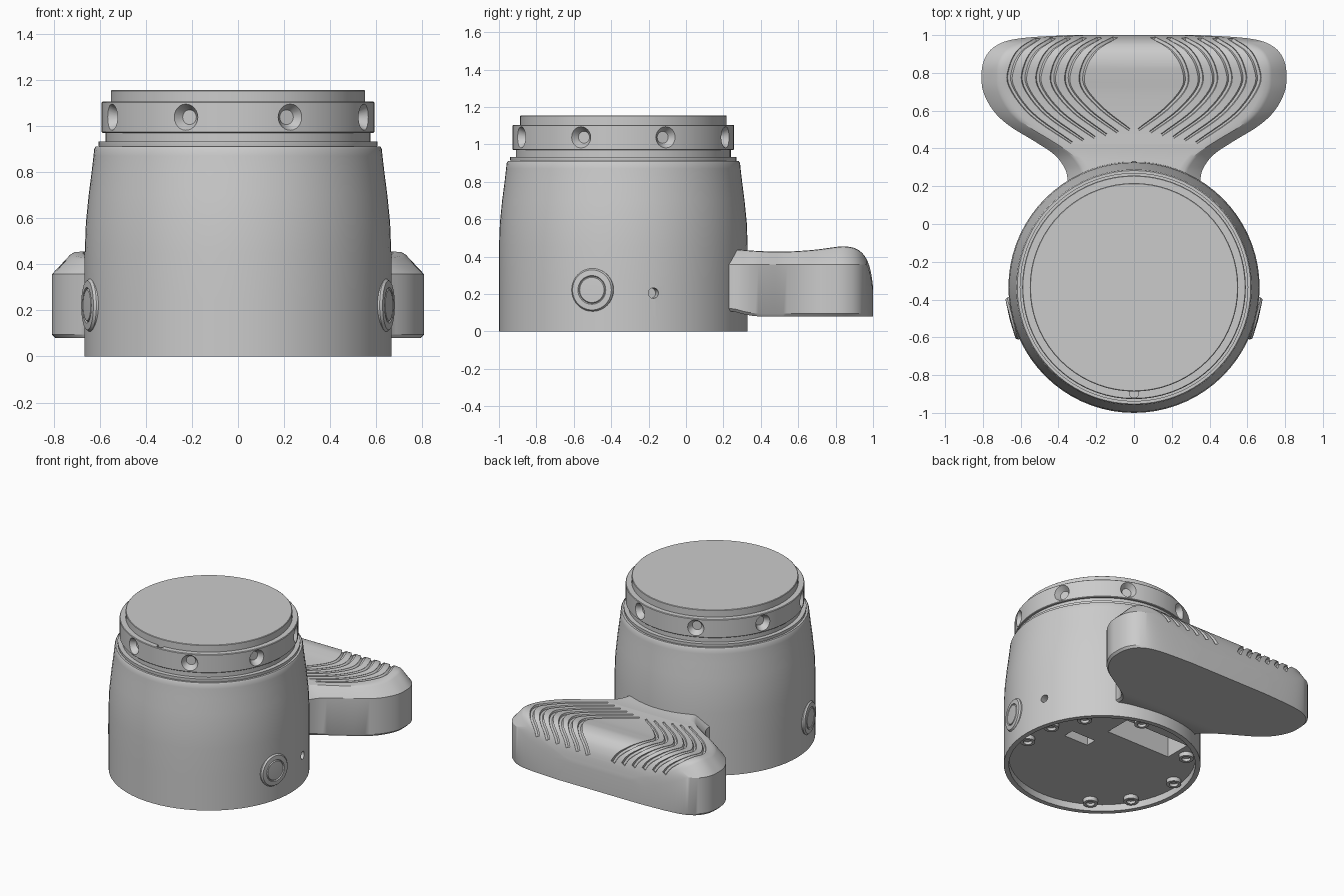
import bpy, bmesh, math
from mathutils import Vector

if "Cube" in bpy.data.objects:
    bpy.data.objects.remove(bpy.data.objects["Cube"])

CY = -0.335  # axis of the round body


def finish(name, bm, smooth=True):
    bmesh.ops.remove_doubles(bm, verts=bm.verts, dist=1e-5)
    bmesh.ops.recalc_face_normals(bm, faces=bm.faces)
    me = bpy.data.meshes.new(name)
    bm.to_mesh(me)
    bm.free()
    ob = bpy.data.objects.new(name, me)
    bpy.context.collection.objects.link(ob)
    return ob


def lathe(name, profile, loc=(0, CY, 0), direction=(0, 0, 1), seg=72):
    """Spin (radius, height) points around an axis."""
    bm = bmesh.new()
    rings = [[bm.verts.new((r * math.cos(math.tau * i / seg), r * math.sin(math.tau * i / seg), z))
              for i in range(seg)] for r, z in profile]
    for a, b in zip(rings, rings[1:]):
        for i in range(seg):
            j = (i + 1) % seg
            bm.faces.new((a[i], a[j], b[j], b[i]))
    q = Vector(direction).to_track_quat('Z', 'Y')
    for v in bm.verts:
        v.co = q @ v.co + Vector(loc)
    return finish(name, bm)


def box(name, lo, hi):
    bm = bmesh.new()
    bmesh.ops.create_cube(bm, size=1)
    for v in bm.verts:
        v.co = [l + (c + 0.5) * (h - l) for c, l, h in zip(v.co, lo, hi)]
    return finish(name, bm)


def cut(target, *cutters):
    bpy.context.view_layer.objects.active = target
    for c in cutters:
        c.hide_render = True
        m = target.modifiers.new("cut", 'BOOLEAN')
        m.operation, m.solver, m.object = 'DIFFERENCE', 'EXACT', c
        bpy.ops.object.modifier_apply(modifier=m.name)
        bpy.data.objects.remove(c)


def catmull(pts, n):
    """Smooth curve through tuples of any length."""
    p = [Vector(q) for q in pts]
    p = [2 * p[0] - p[1]] + p + [2 * p[-1] - p[-2]]
    out = []
    for a, b, c, d in zip(p, p[1:], p[2:], p[3:]):
        for k in range(n):
            t = k / n
            out.append(0.5 * (2 * b + (c - a) * t + (2 * a - 5 * b + 4 * c - d) * t ** 2
                              + (3 * b - a - 3 * c + d) * t ** 3))
    return out + [p[-2]]


def radial(deg):
    return (math.cos(math.radians(deg)), math.sin(math.radians(deg)), 0)


# Main body with a shallow recess underneath
body = lathe("body", [(0, .05), (.63, .05), (.63, 0), (.665, 0), (.665, .25), (.665, .45), (.66, .58),
                      (.648, .7), (.635, .8), (.627, .87), (.624, .9), (.618, .91), (0, .91)])
cut(body,
    box("slot_cutter", (.19, CY + .07, .02), (.39, CY + .15, .12)),
    box("opening_cutter", (-.33, CY + .3, .02), (.2, CY + .5, .28)),
    lathe("pinhole_cutter", [(0, .6), (.028, .6), (.028, .8), (0, .8)], (0, CY, .205), radial(14), 20))

# Neck, ring with countersunk holes, top cap
lathe("neck", [(0, .89), (.6, .89), (.605, .918), (.605, .932), (.575, .932), (.575, .99), (0, .99)])
ring = lathe("hole_ring", [(0, .97), (.588, .97), (.592, .974), (.592, 1.101), (.588, 1.105), (0, 1.105)])
for k in range(8):
    cut(ring, lathe("hole_cutter", [(0, .55), (.032, .55), (.068, .61), (0, .61)],
                    (0, CY, 1.038), radial(22.5 + 45 * k), 24))
cut(ring, lathe("notch_cutter", [(0, 1.09), (.025, 1.09), (.025, 1.12), (0, 1.12)], (0, CY - .56, 0), seg=12))
lathe("top_cap", [(0, 1.09), (.552, 1.09), (.552, 1.152), (.548, 1.155), (0, 1.155)])

# Side buttons
for side, deg in (("right", -14.4), ("left", 194.4)):
    lathe("button_" + side, [(0, .6), (.115, .6), (.115, .664), (.107, .675), (.077, .677), (.072, .671),
                             (.067, .677), (0, .68)], (0, CY, .222), radial(deg), 40)

# Screw bosses under the base
for k, deg in enumerate((13, -12, 38, 78, 136, 172, 210, 238)):
    d = radial(deg)
    lathe("screw_boss_%d" % k, [(0, .06), (.05, .06), (.05, .02), (.03, .02), (.03, .04), (0, .04)],
          (.57 * d[0], CY + .57 * d[1], 0), seg=24)

# Handle: rows of (y, half width, top z, bottom z)
rows = catmull([(.2, .35, .442, .11), (.26, .355, .44, .105), (.31, .375, .436, .092), (.37, .425, .431, .082),
                (.44, .53, .428, .08), (.52, .66, .427, .08), (.6, .745, .43, .08), (.7, .798, .438, .08),
                (.78, .807, .449, .08), (.85, .8, .455, .08), (.91, .77, .442, .08), (.95, .72, .41, .08),
                (.975, .65, .365, .08), (.99, .53, .31, .08), (1, .34, .24, .08)], 4)
bm = bmesh.new()
sections = []
for y, w, h, zb in rows:
    s = min(h - .03, .357)
    half = [(w - .015, zb), (w, zb + .015), (w, s), (w - .078, h - .012), (w - .095, h - .003), (w - .125, h)]
    loop = half + [(-x, z) for x, z in reversed(half)]
    sections.append([bm.verts.new((x, y, z)) for x, z in loop])
for a, b in zip(sections, sections[1:]):
    for i in range(len(a)):
        j = (i + 1) % len(a)
        bm.faces.new((a[i], a[j], b[j], b[i]))
bm.faces.new(sections[0])
bm.faces.new(sections[-1])
handle = finish("handle", bm)


def top_z(y):
    for a, b in zip(rows, rows[1:]):
        if y <= b[0]:
            return a[2] + (b[2] - a[2]) * (y - a[0]) / (b[0] - a[0])
    return rows[-1][2]


# Grip grooves: nested curves swept over the handle top and cut out
cu = bpy.data.curves.new("groove_path", 'CURVE')
cu.dimensions, cu.bevel_depth, cu.bevel_resolution, cu.use_fill_caps = '3D', .016, 1, True
inner = [(.1, .988), (.2, .93), (.262, .84), (.27, .73), (.17, .61), (.025, .5)]
outer = [(.51, .982), (.6, .92), (.648, .83), (.65, .73), (.54, .58), (.33, .43)]
for k in range(6):
    path = catmull([Vector(a).lerp(Vector(b), k / 5) for a, b in zip(inner, outer)], 5)
    for sx in (1, -1):
        sp = cu.splines.new('POLY')
        sp.points.add(len(path) - 1)
        for i, (p, (x, y)) in enumerate(zip(sp.points, path)):
            p.co = (sx * x, y, top_z(y), 1)
            p.radius = 1 - .55 * max(0, i / (len(path) - 1) - .5) * 2
tmp = bpy.data.objects.new("groove_path", cu)
bpy.context.collection.objects.link(tmp)
bpy.context.view_layer.update()
bm = bmesh.new()
bm.from_mesh(tmp.evaluated_get(bpy.context.evaluated_depsgraph_get()).to_mesh())
bpy.data.objects.remove(tmp)
cut(handle, finish("groove_cutter", bm))

# Smooth shading with sharp edges kept
bpy.ops.object.select_all(action='SELECT')
bpy.context.view_layer.objects.active = body
bpy.ops.object.shade_smooth_by_angle(angle=math.radians(30))
